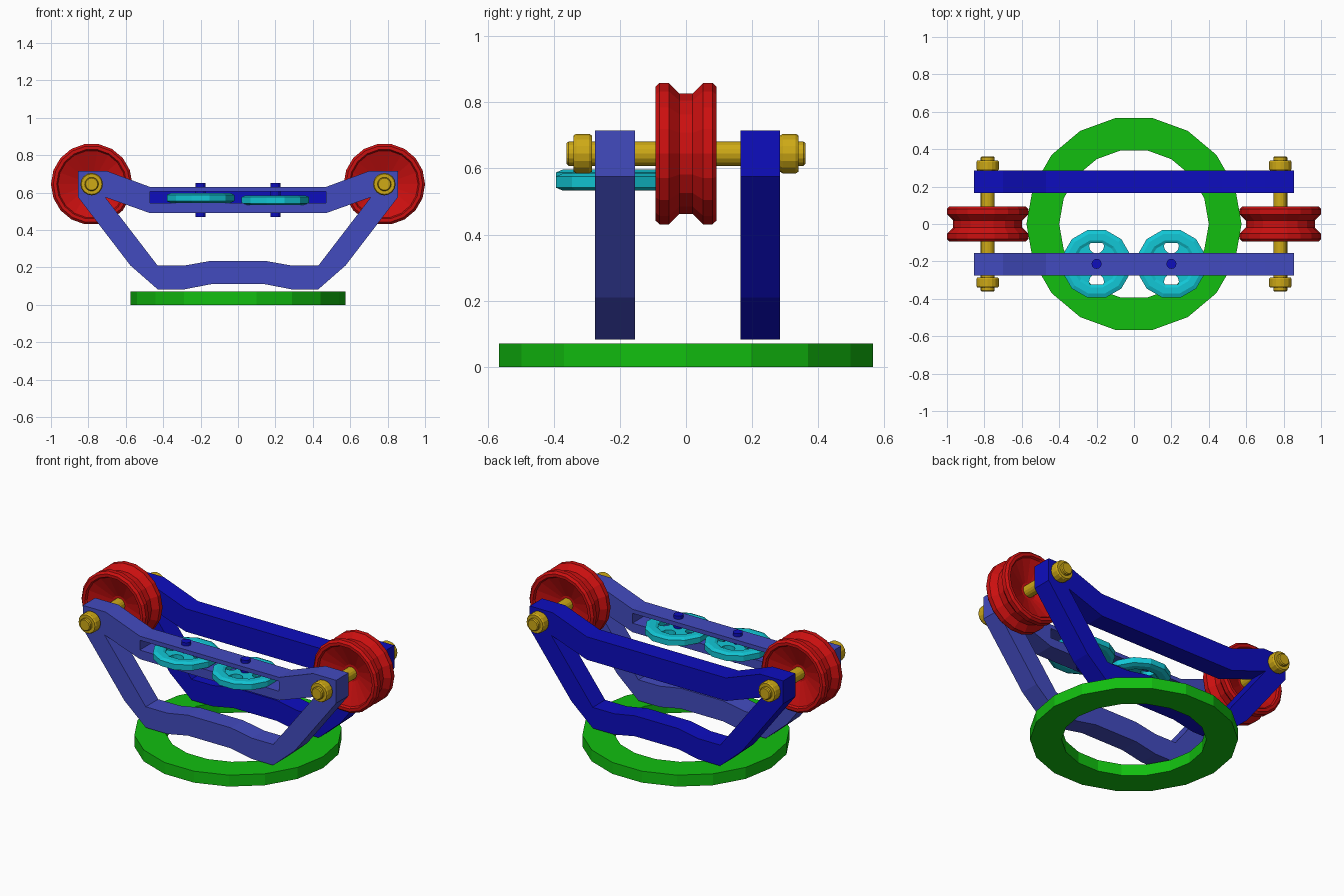
import bpy, bmesh
from math import cos, sin, pi
from mathutils import Matrix

cube = bpy.data.objects.get("Cube")
if cube:
    bpy.data.objects.remove(cube, do_unlink=True)


def material(name, r, g, b):
    m = bpy.data.materials.new(name)
    m.use_nodes = True
    m.diffuse_color = (r, g, b, 1)
    m.node_tree.nodes["Principled BSDF"].inputs["Base Color"].default_value = (r, g, b, 1)
    return m


GREEN = material("green", 0.006, 0.52, 0.005)
RED = material("red", 0.6, 0.005, 0.005)
NAVY = material("deep blue", 0.004, 0.004, 0.52)
BLUE = material("soft blue", 0.055, 0.07, 0.52)
CYAN = material("cyan", 0.006, 0.57, 0.67)
YELLOW = material("brass yellow", 0.62, 0.4, 0.008)

UPRIGHT = Matrix.Rotation(pi / 2, 4, "X")


def add_object(name, mesh, mat, loc):
    mesh.materials.clear()
    mesh.materials.append(mat)
    ob = bpy.data.objects.new(name, mesh)
    ob.location = loc
    bpy.context.collection.objects.link(ob)
    return ob


def polygon(n, r, cx=0, cy=0, turn=0):
    return [(cx + r * cos(turn + 2 * pi * i / n), cy + r * sin(turn + 2 * pi * i / n))
            for i in range(n)]


def plate(name, loops, thickness, mat, loc, upright=False):
    """Extrude an outline with holes, centred on its own mid-plane."""
    cu = bpy.data.curves.new(name, "CURVE")
    cu.dimensions = "2D"
    cu.fill_mode = "BOTH"
    cu.extrude = thickness / 2
    for loop in loops:
        sp = cu.splines.new("POLY")
        sp.points.add(len(loop) - 1)
        for p, (x, y) in zip(sp.points, loop):
            p.co = (x, y, 0, 1)
        sp.use_cyclic_u = True
    tmp = bpy.data.objects.new(name + "_outline", cu)
    bpy.context.collection.objects.link(tmp)
    bpy.context.view_layer.update()
    mesh = bpy.data.meshes.new_from_object(
        tmp.evaluated_get(bpy.context.evaluated_depsgraph_get()))
    bpy.data.objects.remove(tmp, do_unlink=True)
    bm = bmesh.new()
    bm.from_mesh(mesh)
    bmesh.ops.remove_doubles(bm, verts=bm.verts, dist=0.0001)
    bmesh.ops.recalc_face_normals(bm, faces=bm.faces)
    for f in bm.faces:
        f.smooth = False
    bm.to_mesh(mesh)
    bm.free()
    if upright:
        mesh.transform(UPRIGHT)
    return add_object(name, mesh, mat, loc)


def lathe(name, profile, n, mat, loc, upright=False, turn=0):
    """Spin a closed (radius, height) profile into a faceted solid."""
    bm = bmesh.new()
    rings = [[bm.verts.new((x, y, h)) for x, y in polygon(n, r, turn=turn)]
             for r, h in profile]
    for a, b in zip(rings, rings[1:] + rings[:1]):
        for i in range(n):
            j = (i + 1) % n
            bm.faces.new((a[i], a[j], b[j], b[i]))
    bmesh.ops.remove_doubles(bm, verts=bm.verts, dist=0.0001)
    bmesh.ops.recalc_face_normals(bm, faces=bm.faces)
    mesh = bpy.data.meshes.new(name)
    bm.to_mesh(mesh)
    bm.free()
    if upright:
        mesh.transform(UPRIGHT)
    return add_object(name, mesh, mat, loc)


def both_sides(half):
    """Complete a loop from its +x half."""
    return half + [(-x, z) for x, z in reversed(half)]


def both_ends(half):
    """Complete a lathe profile from its upper half."""
    return half + [(r, -h) for r, h in reversed(half)]


# Base ring
plate("base_ring", [polygon(18, 0.575), polygon(18, 0.4)], 0.07, GREEN, (0, 0, 0.035))

# Side frames: outline and opening, the front one also slotted
outer = both_sides([(0.47, 0.63), (0.70, 0.715), (0.855, 0.715), (0.855, 0.575),
                    (0.575, 0.21), (0.43, 0.083), (0.285, 0.083), (0.145, 0.11)])
opening = both_sides([(0.47, 0.49), (0.71, 0.575), (0.43, 0.21), (0.285, 0.21), (0.145, 0.235)])
slot = both_sides([(0.47, 0.605), (0.47, 0.545)])
plate("front_frame", [outer, opening, slot], 0.12, BLUE, (0, -0.215, 0), True)
plate("back_frame", [outer, opening], 0.12, NAVY, (0, 0.225, 0), True)

# Grooved wheels with dished sides, and axles with end collars
wheel = both_ends([(0.03, 0.025), (0.05, 0.025), (0.18, 0.08), (0.187, 0.093), (0.205, 0.093),
                   (0.2175, 0.08), (0.2175, 0.052), (0.185, 0.02)])
axle = both_ends([(0.037, 0.285), (0.055, 0.285), (0.06, 0.293), (0.06, 0.332),
                  (0.055, 0.34), (0.037, 0.34), (0.037, 0.355), (0.032, 0.361), (0, 0.361)][::-1])
for side, s in (("left", 1), ("right", -1)):
    spot = (s * 0.7825, 0, 0.645)
    lathe(side + "_wheel", wheel, 18, RED, spot, True)
    lathe(side + "_axle", axle, 16, YELLOW, spot, True)

# Small flat pulleys on upright pins in the front slot
rim = both_ends([(0.115, 0.018), (0.13, 0.026), (0.165, 0.026), (0.187, 0.017)])
pin = both_ends([(0, 0.09), (0.027, 0.09)])
for side, x, z in (("left", 0.2, 0.559), ("right", -0.2, 0.571)):
    spot = (x, -0.213, z)
    lathe(side + "_pulley_rim", rim, 12, CYAN, spot, turn=pi / 12)
    holes = [polygon(12, 0.04, *c) for c in polygon(4, 0.095)]
    plate(side + "_pulley_web", [polygon(12, 0.145, turn=pi / 12)] + holes, 0.026, CYAN, spot)
    lathe(side + "_pulley_pin", pin, 12, NAVY, (x, -0.213, 0.56))
